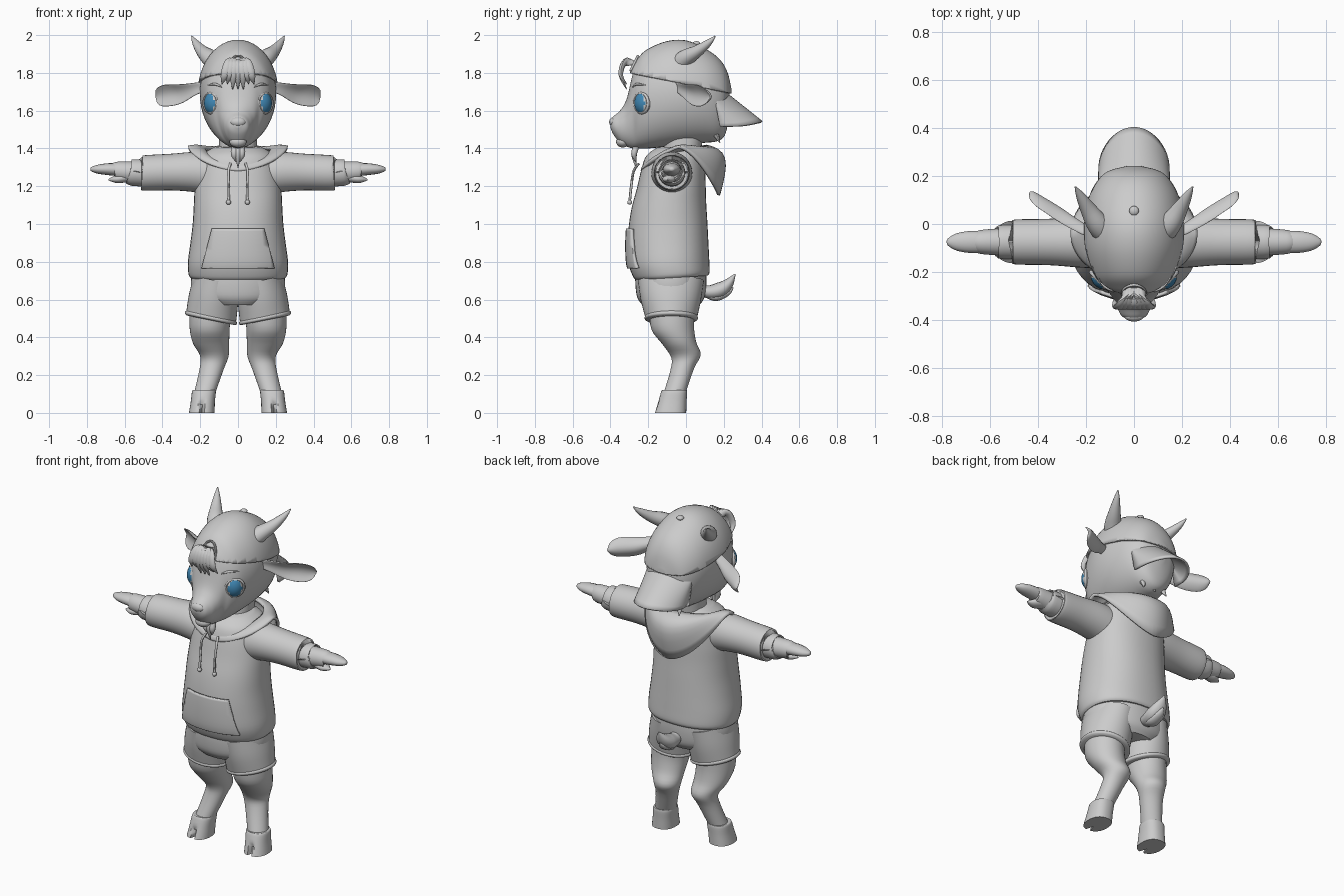
import bpy, bmesh
from math import sin, cos, pi, sqrt
from mathutils import Vector

cube = bpy.data.objects.get("Cube")
if cube:
    bpy.data.objects.remove(cube)


def material(name, rgb):
    mat = bpy.data.materials.new(name)
    mat.use_nodes = True
    mat.diffuse_color = (*rgb, 1)
    mat.node_tree.nodes["Principled BSDF"].inputs["Base Color"].default_value = (*rgb, 1)
    return mat


GREY = material("soft_grey", (0.6, 0.6, 0.6))
BLUE = material("iris_blue", (0.05, 0.24, 0.45))


# ---------- helpers ----------
def finish(name, bm, thickness=0, flip=1):
    """Turn a bmesh into a smooth shaded object, mirrored in x when flip is -1."""
    for v in bm.verts:
        v.co.x *= flip
    bmesh.ops.recalc_face_normals(bm, faces=bm.faces)
    mesh = bpy.data.meshes.new(name)
    bm.to_mesh(mesh)
    bm.free()
    obj = bpy.data.objects.new(name, mesh)
    bpy.context.collection.objects.link(obj)
    mesh.materials.append(GREY)
    bpy.ops.object.select_all(action="DESELECT")
    obj.select_set(True)
    bpy.context.view_layer.objects.active = obj
    bpy.ops.object.shade_smooth_by_angle(angle=pi / 4)
    if thickness:
        mod = obj.modifiers.new("thickness", "SOLIDIFY")
        mod.thickness = thickness
        mod.offset = -1
    return obj


def refine(rows, steps):
    """Catmull-Rom interpolation of rows of numbers."""
    out = []
    last = len(rows) - 1
    for i in range(last):
        a, b, c, d = rows[max(i - 1, 0)], rows[i], rows[i + 1], rows[min(i + 2, last)]
        for k in range(steps):
            t = k / steps
            out.append([q + t * (r - p + t * (2 * p - 5 * q + 4 * r - s + t * (3 * (q - r) + s - p))) / 2
                        for p, q, r, s in zip(a, b, c, d)])
    return out + [list(rows[last])]


def loft(rings, capped=True, closed=True):
    bm = bmesh.new()
    grid = [[bm.verts.new(p) for p in ring] for ring in rings]
    n = len(grid[0])
    for lower, upper in zip(grid, grid[1:]):
        for j in range(n if closed else n - 1):
            k = (j + 1) % n
            bm.faces.new((lower[j], lower[k], upper[k], upper[j]))
    if capped:
        bm.faces.new(grid[0])
        bm.faces.new(grid[-1])
    return bm


def column(rows, lean_x=0, lean_y=0, grow=0, power=0.9, n=40, steps=4):
    """Upright loft; each row is z, centre x, centre y, radius x, radius y."""
    rings = []
    for z, cx, cy, rx, ry in refine(rows, steps):
        ring = []
        for j in range(n):
            c, s = cos(2 * pi * j / n), sin(2 * pi * j / n)
            dx = (rx + grow) * abs(c) ** power * (1 if c > 0 else -1)
            dy = (ry + grow) * abs(s) ** power * (1 if s > 0 else -1)
            ring.append(Vector((cx + dx, cy + dy, z + lean_x * dx + lean_y * dy)))
        rings.append(ring)
    return loft(rings)


def sweep(rows, up=(0, 0, 1), cup=0, n=16, steps=4):
    """Tube along a path; each row is x, y, z, side radius, up radius."""
    rows = refine(rows, steps)
    path = [Vector(r[:3]) for r in rows]
    rings = []
    for i, (p, r) in enumerate(zip(path, rows)):
        along = (path[min(i + 1, len(path) - 1)] - path[max(i - 1, 0)]).normalized()
        side = along.cross(Vector(up)).normalized()
        rise = side.cross(along)
        ring = []
        for j in range(n):
            c, s = cos(2 * pi * j / n), sin(2 * pi * j / n)
            ring.append(p + side * r[3] * c + rise * (r[4] * s + cup * r[3] * c * c))
        rings.append(ring)
    return loft(rings)


def keep(bm, planes):
    """Keep only what lies on the positive side of every plane."""
    for point, normal in planes:
        bmesh.ops.bisect_plane(bm, geom=bm.verts[:] + bm.edges[:] + bm.faces[:], plane_co=point,
                               plane_no=normal, clear_inner=True)
    return bm


def ball(centre, size):
    bm = bmesh.new()
    bmesh.ops.create_uvsphere(bm, u_segments=32, v_segments=24, radius=1)
    for v in bm.verts:
        v.co = Vector(centre) + v.co * Vector(size)
    return bm


# ---------- head: y, half width, low z, middle z, high z ----------
HEAD = [(-.40, .015, 1.51, 1.53, 1.55), (-.385, .05, 1.475, 1.52, 1.57), (-.35, .07, 1.43, 1.52, 1.60),
        (-.315, .085, 1.41, 1.55, 1.66), (-.28, .11, 1.40, 1.62, 1.80), (-.25, .142, 1.40, 1.65, 1.855),
        (-.2, .172, 1.40, 1.67, 1.91), (-.1, .198, 1.41, 1.69, 1.955), (0, .2, 1.42, 1.69, 1.96),
        (.1, .18, 1.43, 1.69, 1.915), (.17, .145, 1.44, 1.67, 1.86), (.21, .1, 1.48, 1.66, 1.79),
        (.23, .03, 1.6, 1.65, 1.7)]


def head(grow, n=48):
    rings = []
    for y, w, low, mid, high in refine(HEAD, 5):
        ring = []
        for j in range(n):
            c, s = cos(2 * pi * j / n), sin(2 * pi * j / n)
            tall = (high - mid if s > 0 else mid - low) + grow
            ring.append(Vector(((w + grow) * c, y * (1 + 4 * grow), mid + tall * s)))
        rings.append(ring)
    return loft(rings)


finish("head", head(0))
finish("cap", keep(head(.012), [((0, -.3, 1.8), (0, .2, 1))]), thickness=.012)
finish("cap_button", ball((0, .055, 1.956), (.02, .02, .012)))
finish("nose", ball((0, -.385, 1.54), (.04, .022, .025)))
finish("lower_lip", ball((0, -.335, 1.435), (.045, .035, .03)))
finish("neck", column([(1.3, 0, -.03, .1, .1), (1.47, 0, -.01, .1, .1)]))

# Cap brim at the back and the arched opening at the front
brim = []
for i in range(25):
    t = -pi / 2 + pi * i / 24
    u = sin(t)
    brim.append([Vector((.15 * u, .21 - .06 * u * u + v / 8 * (.03 + .165 * sqrt(abs(cos(t)))),
                         1.70 - .03 * u * u - .155 * v / 8)) for v in range(9)])
finish("cap_brim", loft(brim, capped=False, closed=False), thickness=.012)
arch = [(.05 * cos(pi * i / 8), -.295 + .04 * sin(pi * i / 8), 1.81 + .08 * sin(pi * i / 8), .006, .006)
        for i in range(9)]
finish("cap_opening_trim", sweep(arch, up=(0, -1, 0), n=8))

# Fringe, beard and nape tufts
for i in range(7):
    k = (i - 3) / 3
    low = .04 * abs(k) + (.015 if i % 2 else 0)
    finish("fringe_lock", sweep([(.03 * k, -.265, 1.85, .014, .01), (.045 * k, -.325, 1.855, .026, .014),
                                 (.07 * k, -.345, 1.79, .022, .012), (.085 * k, -.315, 1.70 + low, .002, .002)],
                                up=(0, -1, 0), n=10))
for i in range(3):
    k = i - 1
    finish("beard_lock", sweep([(.016 * k, -.26, 1.42, .016, .016), (.02 * k, -.275, 1.37, .018, .016),
                                (.012 * k, -.265, 1.30 + .03 * abs(k), .002, .002)], up=(0, -1, 0), n=10))
    finish("nape_lock", sweep([(.07 * k, .16, 1.47, .02, .015), (.08 * k, .18, 1.43, .002, .002)],
                              up=(0, -1, 0), n=8))

for flip, label in ((1, "left"), (-1, "right")):
    # Eye with the iris as the cap of the ball that faces outward
    gaze = Vector((.7 * flip, -.72, 0)).normalized()
    centre = Vector((.122 * flip, -.215, 1.64))
    eye = finish(label + "_eye", ball(centre, (.058, .058, .068)))
    eye.data.materials.append(BLUE)
    for face in eye.data.polygons:
        face.material_index = int(face.normal.dot(gaze) > .76)
    bpy.ops.mesh.primitive_torus_add(location=centre + gaze * .03, rotation=gaze.to_track_quat("Z", "Y").to_euler(),
                                     major_radius=.051, minor_radius=.009, major_segments=32, minor_segments=8)
    lid = bpy.context.object
    lid.name = label + "_eyelid"
    lid.data.materials.append(GREY)
    bpy.ops.object.shade_smooth_by_angle(angle=pi / 4)
    finish(label + "_brow", sweep([(.085, -.282, 1.725, .003, .003), (.12, -.262, 1.74, .007, .007),
                                   (.16, -.215, 1.735, .003, .003)], n=8), flip=flip)

    # Horn and ear
    finish(label + "_horn", sweep([(.11, -.04, 1.84, .055, .05), (.15, 0, 1.88, .048, .045),
                                   (.19, .06, 1.915, .034, .032), (.225, .12, 1.96, .018, .018),
                                   (.245, .155, 1.995, .003, .003)]), flip=flip)
    finish(label + "_ear", sweep([(.17, -.04, 1.73, .025, .02), (.23, -.005, 1.715, .035, .018),
                                  (.31, .055, 1.69, .055, .014), (.38, .1, 1.68, .056, .012),
                                  (.42, .125, 1.675, .036, .01), (.435, .132, 1.673, .006, .004)],
                                 up=(0, -1, 0), cup=.6, n=24), flip=flip)

    # Sleeve, cuff, wrist and split hoof hand
    arm = [("sleeve", [(.12, 1.26, .11), (.22, 1.275, .107), (.35, 1.275, .097), (.49, 1.27, .094),
                       (.507, 1.27, .086), (.51, 1.27, .07)]),
           ("cuff", [(.48, 1.27, .072), (.56, 1.272, .07), (.572, 1.273, .06)]),
           ("wrist", [(.54, 1.272, .058), (.64, 1.28, .05), (.655, 1.28, .04)])]
    for part, rows in arm:
        finish(f"{label}_{part}", sweep([(x, -.075, z, r, r) for x, z, r in rows], n=32), flip=flip)
    finish(label + "_hoof_finger", sweep([(.6, -.075, 1.285, .045, .035), (.68, -.075, 1.29, .046, .032),
                                          (.74, -.075, 1.29, .036, .024), (.775, -.075, 1.29, .016, .012),
                                          (.782, -.075, 1.29, .003, .003)]), flip=flip)
    finish(label + "_hoof_thumb", sweep([(.57, -.08, 1.25, .03, .025), (.64, -.09, 1.238, .035, .022),
                                         (.685, -.095, 1.235, .004, .004)]), flip=flip)

    # Drawstring with a knotted end
    finish(label + "_drawstring", sweep([(.04, -.25, 1.32, .007, .007), (.05, -.277, 1.28, .007, .007),
                                         (.048, -.29, 1.2, .007, .007), (.05, -.298, 1.12, .007, .007)],
                                        up=(0, -1, 0), n=8), flip=flip)
    finish(label + "_string_end", ball((.05, -.298, 1.115), (.013, .013, .013)), flip=flip)

    # Shorts leg with rolled hem, bent leg, cloven hoof
    finish(label + "_shorts_leg", column([(.7, .115, -.08, .12, .175), (.6, .13, -.08, .13, .16),
                                          (.5, .143, -.078, .132, .136)], lean_x=.2, power=1), flip=flip)
    finish(label + "_shorts_hem", column([(.49, .143, -.078, .128, .13), (.497, .143, -.078, .137, .14),
                                          (.507, .143, -.078, .137, .141), (.515, .143, -.078, .13, .136)],
                                         lean_x=.2, power=1), flip=flip)
    finish(label + "_leg", column([(.55, .145, -.075, .11, .12), (.45, .15, -.07, .106, .112),
                                   (.37, .143, -.035, .096, .088), (.3, .125, 0, .075, .078),
                                   (.23, .14, -.02, .064, .063), (.1, .178, -.062, .056, .06)],
                                  lean_y=.1, power=1), flip=flip)
    hoof = column([(.12, .178, -.062, .055, .06), (.115, .18, -.062, .063, .068),
                   (.06, .186, -.072, .064, .075), (0, .192, -.082, .068, .083)], power=.85)
    for v in hoof.verts:
        if v.co.y < -.1 and abs(v.co.x - .19) < .012 and v.co.z < .065:
            v.co.y += .7 * (.07 - v.co.z)
    finish(label + "_hoof", hoof, flip=flip)

# ---------- hoodie ----------
TORSO = [(.715, 0, -.075, .25, .19), (.735, 0, -.078, .262, .203), (.8, 0, -.09, .265, .213),
         (.9, 0, -.095, .252, .213), (1, 0, -.095, .24, .208), (1.1, 0, -.09, .234, .197),
         (1.2, 0, -.078, .228, .182), (1.3, 0, -.068, .212, .168), (1.37, 0, -.06, .185, .15),
         (1.41, 0, -.055, .12, .1)]
finish("hoodie_body", column(TORSO, lean_y=.06))
pocket = keep(column(TORSO, lean_y=.06, grow=.014),
              [((0, -.1, 0), (0, -1, 0)), ((0, 0, .765), (0, 0, 1)), ((0, 0, .975), (0, 0, -1)),
               ((.185, 0, .8), (-1, 0, -.26)), ((-.185, 0, .8), (1, 0, -.26))])
finish("hoodie_pocket", pocket, thickness=.014)

# Hood: flared collar that hangs down as a rounded flap at the back
hood = []
for v in range(9):
    t = v / 8
    ring = []
    for j in range(64):
        c, s = cos(2 * pi * j / 64), sin(2 * pi * j / 64)
        front, back = max(-s, 0), max(s, 0)
        bulge = sin(pi * t) * (.05 * back + .012)
        ring.append(Vector(((.17 + .095 * t) * c,
                            -.04 + (.15 + .05 * t) * s + .02 * back * t + bulge * s,
                            1.395 + .025 * back - .075 * front ** 1.5 + .02 * t * abs(c)
                            - t * (.04 * front + .27 * back ** 1.5) + bulge)))
    hood.append(ring)
finish("hood", loft(hood, capped=False), thickness=.016)

# ---------- shorts and tail ----------
finish("shorts_waist", column([(.57, 0, -.08, .17, .15), (.61, 0, -.08, .235, .178), (.68, 0, -.08, .25, .188),
                               (.75, 0, -.08, .243, .188)], power=.95))
finish("tail", sweep([(0, .07, .66, .025, .025), (0, .12, .64, .045, .035), (0, .18, .65, .055, .042),
                      (0, .225, .685, .04, .028), (0, .26, .735, .003, .003)]))
finish("tail_tuft", sweep([(0, .11, .63, .02, .02), (0, .16, .612, .035, .02), (0, .22, .635, .025, .015),
                           (0, .25, .665, .003, .003)]))
